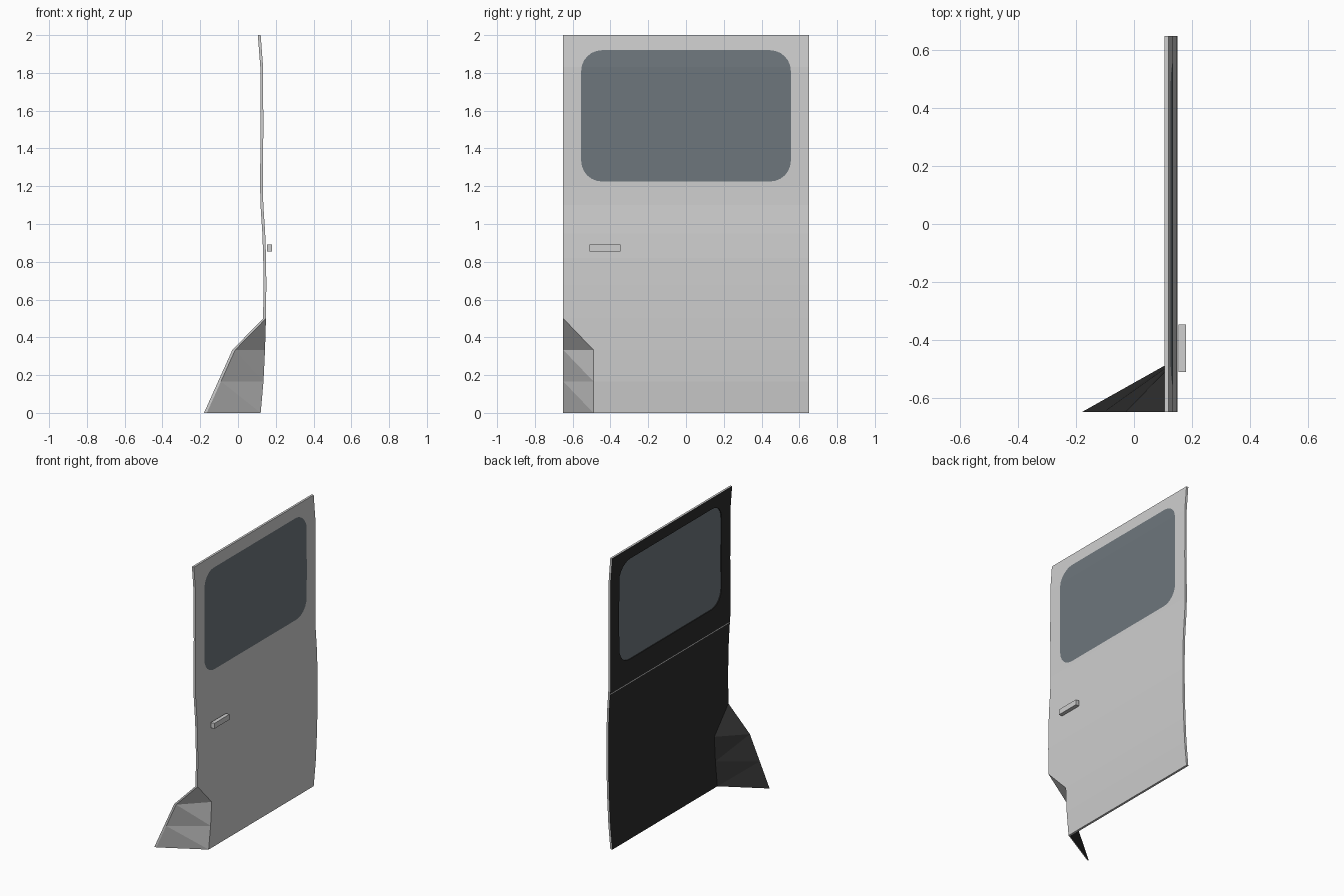
import bpy, bmesh, math

if "Cube" in bpy.data.objects:
    bpy.data.objects.remove(bpy.data.objects["Cube"])

def material(name, rgb):
    m = bpy.data.materials.new(name)
    m.diffuse_color = (*rgb, 1)
    m.use_nodes = True
    m.node_tree.nodes["Principled BSDF"].inputs["Base Color"].default_value = m.diffuse_color
    return m

GREY = material("door grey", (0.62, 0.62, 0.62))
DARK = material("inner lining black", (0.025, 0.025, 0.025))
GLASS = material("tinted glass", (0.155, 0.182, 0.203))

HALF, HINGE, THICK = 0.65, -0.49, 0.015
# outer side profile of the door: (z, x)
PROFILE = [(0, .12), (1/6, .135), (1/3, .143), (.5, .148), (.68, .15), (.82, .1485),
           (.95, .144), (1.1, .134), (1.2, .132), (1.5, .134), (1.83, .133), (2, .12)]
FLAP = [(0, -.165), (1/6, -.09), (1/3, -.015)]   # bent free edge at the lower corner
LINE = (1.058, 1.064)                            # thin seam on the inner side

def lerp(table, z):
    for (z0, x0), (z1, x1) in zip(table, table[1:]):
        if z <= z1 + 1e-6:
            return x0 + (x1 - x0) * (z - z0) / (z1 - z0)
    return table[-1][1]

def outer_x(co):
    if co.y < -HALF + 1e-3 and co.z < .49:
        return lerp(FLAP, co.z)
    return lerp(PROFILE, co.z)

def cut(bm, co, no, test=lambda c: True):
    faces = [f for f in bm.faces if test(f.calc_center_median())]
    geom = set(faces)
    for f in faces:
        geom.update(f.edges)
        geom.update(f.verts)
    bmesh.ops.bisect_plane(bm, geom=list(geom), dist=1e-4, plane_co=co, plane_no=no)

def cut_levels(bm):
    for z in [p[0] for p in PROFILE[1:-1]] + list(LINE):
        cut(bm, (0, 0, z), (0, 0, 1))

def thicken(bm, depth):
    """Bend the flat sheet to the profile, then add the back; returns the back faces."""
    for v in bm.verts:
        v.co.x = outer_x(v.co)
    ret = bmesh.ops.extrude_face_region(bm, geom=bm.faces[:], use_keep_orig=True)["geom"]
    for v in ret:
        if isinstance(v, bmesh.types.BMVert):
            v.co.x -= depth
    back = [f for f in ret if isinstance(f, bmesh.types.BMFace)]
    bmesh.ops.recalc_face_normals(bm, faces=bm.faces[:])
    return back

def finish(bm, name, mats):
    me = bpy.data.meshes.new(name)
    bm.to_mesh(me)
    bm.free()
    ob = bpy.data.objects.new(name, me)
    bpy.context.collection.objects.link(ob)
    for m in mats:
        me.materials.append(m)
    return ob

def window_outline():
    r, pts = .11, []
    for i, (cy, cz) in enumerate([(.445, 1.81), (-.445, 1.81), (-.445, 1.335), (.445, 1.335)]):
        for k in range(7):
            a = math.pi / 2 * (i + k / 6)
            pts.append((0, cy + r * math.cos(a), cz + r * math.sin(a)))
    return pts

# Door panel: plain lower sheet plus upper sheet with a window hole
bm = bmesh.new()
lo = [bm.verts.new((0, y, z)) for y, z in
      [(-HALF, 0), (HALF, 0), (HALF, 1.1), (-HALF, 1.1)]]
hi = [bm.verts.new((0, HALF, 2)), bm.verts.new((0, -HALF, 2))]
bm.faces.new(lo)
ring = [bm.verts.new(p) for p in window_outline()]
edges = [bm.edges.get((lo[2], lo[3]))]
edges += [bm.edges.new(p) for p in [(lo[2], hi[0]), (hi[0], hi[1]), (hi[1], lo[3])]]
edges += [bm.edges.new((ring[i - 1], ring[i])) for i in range(len(ring))]
bmesh.ops.triangle_fill(bm, edges=edges, use_beauty=True, normal=(1, 0, 0))
cut_levels(bm)
# bent corner: hinge line and diagonal creases
cut(bm, (0, HINGE, 0), (0, 1, 0), lambda c: c.z < .5)
for k in range(3):
    cut(bm, (0, HINGE, k / 6), (0, 1/6, HINGE + HALF), lambda c: c.z < .5 and c.y < HINGE)
back = set(thicken(bm, THICK))
for f in bm.faces:
    c = f.calc_center_median()
    reveal = abs(f.normal.x) < .5 and abs(c.y) < .6 and 1.15 < c.z < 1.95
    seam = LINE[0] < c.z < LINE[1]
    f.material_index = int((f in back and not seam) or reveal)
finish(bm, "door_panel", [GREY, DARK])

# Window pane
bm = bmesh.new()
bm.faces.new([bm.verts.new(p) for p in window_outline()])
cut_levels(bm)
thicken(bm, .009)
finish(bm, "window_glass", [GLASS])

# Door handle
bm = bmesh.new()
bmesh.ops.create_cube(bm, size=1)
bmesh.ops.scale(bm, vec=(.026, .164, .037), verts=bm.verts)
bmesh.ops.translate(bm, vec=(.166, -.43, .872), verts=bm.verts)
finish(bm, "door_handle", [GREY])
